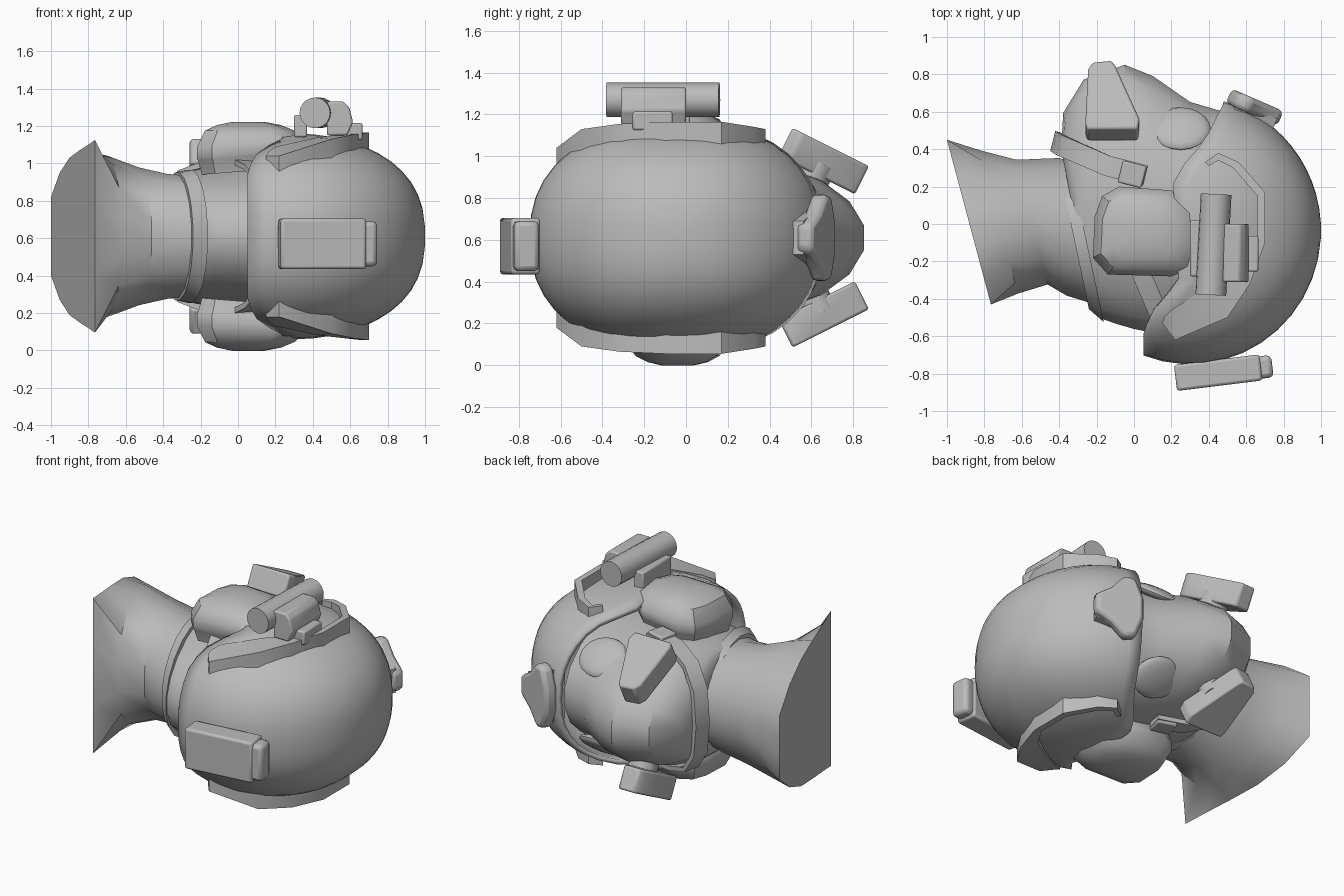
import bpy, bmesh, math
from mathutils import Vector, Matrix

cube = bpy.data.objects.get("Cube")
if cube:
    bpy.data.objects.remove(cube)

C = 0.61  # height of the symmetry plane
grey = bpy.data.materials.new("matte_grey")
grey.use_nodes = True
grey.diffuse_color = (0.5, 0.5, 0.5, 1)
bsdf = grey.node_tree.nodes["Principled BSDF"]
bsdf.inputs["Base Color"].default_value = (0.5, 0.5, 0.5, 1)
bsdf.inputs["Roughness"].default_value = 0.7


def finish(name, bm, angle=35, bevel=0):
    bmesh.ops.recalc_face_normals(bm, faces=bm.faces)
    me = bpy.data.meshes.new(name)
    bm.to_mesh(me)
    bm.free()
    me.materials.append(grey)
    ob = bpy.data.objects.new(name, me)
    bpy.context.collection.objects.link(ob)
    bpy.ops.object.select_all(action='DESELECT')
    ob.select_set(True)
    bpy.context.view_layer.objects.active = ob
    if bevel:
        mod = ob.modifiers.new("bevel", 'BEVEL')
        mod.width, mod.segments = bevel, 2
    bpy.ops.object.shade_smooth_by_angle(angle=math.radians(angle))
    return ob


def loft(name, rings, caps=(True, True), angle=35, bevel=0):
    bm = bmesh.new()
    vs = [[bm.verts.new(p) for p in r] for r in rings]
    n = len(vs[0])
    for a, b in zip(vs, vs[1:]):
        for i in range(n):
            j = (i + 1) % n
            bm.faces.new((a[i], a[j], b[j], b[i]))
    for cap, ring in zip(caps, (vs[0], vs[-1])):
        if cap:
            bm.faces.new(ring)
    return finish(name, bm, angle, bevel)


def section(front, back, half, n=20, taper=0):
    """Slanted oval ring between a front and a back point in plan."""
    f, b = Vector(front), Vector(back)
    out = []
    for i in range(n):
        a = math.tau * (i + 0.5) / n
        p = (f + b) / 2 + (f - b) / 2 * math.cos(a)
        out.append((p.x, p.y, C + half * math.sin(a) * (1 - taper * math.cos(a))))
    return out


def prism(name, outline, origin, u, v, w, depth, bevel=0):
    """Outline in the u-v plane, extruded along w."""
    o, u, v, w = map(Vector, (origin, u, v, w))
    base = [o + u * a + v * b for a, b in outline]
    return loft(name, [base, [p + w * depth for p in base]], bevel=bevel)


def solid(name, kind, matrix, bevel=0):
    bm = bmesh.new()
    if kind == 'box':
        bmesh.ops.create_cube(bm, size=1, matrix=matrix)
    elif kind == 'ball':
        bmesh.ops.create_uvsphere(bm, u_segments=20, v_segments=10, radius=1, matrix=matrix)
    else:
        bmesh.ops.create_cone(bm, cap_ends=True, segments=20, radius1=1, radius2=1, depth=1, matrix=matrix)
    return finish(name, bm, 35, bevel)


def place(pos, size, rot=None):
    return Matrix.Translation(pos) @ (rot or Matrix()) @ Matrix.Diagonal((*size, 1))


def interp(table, t):
    for (a, fa), (b, fb) in zip(table, table[1:]):
        if t <= b:
            return fa + (fb - fa) * max(0, t - a) / (b - a)
    return table[-1][1]


def power(v, e):
    return math.copysign(abs(v) ** e, v)


# Helmet shell: full oval sections, with a brim line that depends on y
HX, HY, RX, RY, RZ, FULL, CROWN = 0.3, -0.035, 0.7, 0.715, 0.55, 0.87, 0.8
brim = [(-0.62, 0.05), (-0.5, 0.09), (-0.3, 0.24), (-0.1, 0.22),
        (0.25, 0.21), (0.36, 0.3), (0.45, 0.38), (0.67, 0.48)]
rings = []
for k in range(13):
    ring = []
    for i in range(40):
        a = math.tau * i / 40
        cy, cz = power(math.cos(a), FULL), power(math.sin(a), FULL)
        end = math.acos((interp(brim, HY + RY * cy) - HX) / RX)
        phi = 0.06 + (end - 0.06) * k / 12
        r = math.sin(phi)
        ring.append((HX + RX * math.cos(phi), HY + RY * r * cy, C + RZ * r ** CROWN * cz))
    rings.append(ring)
shell = loft("helmet_shell", rings, caps=(True, False))
mod = shell.modifiers.new("thickness", 'SOLIDIFY')
mod.thickness = 0.03


def shell_height(x, y):
    r = math.sqrt(1 - ((x - HX) / RX) ** 2)
    c = min(1, abs((y - HY) / (RY * r))) ** (1 / FULL)
    return RZ * r ** CROWN * math.sqrt(1 - c * c) ** FULL


# Masked head, with brow, snout and chin towards +y
head = [((-0.39, 0.4), (-0.22, -0.47), 0.33), ((-0.38, 0.6), (-0.18, -0.51), 0.35),
        ((-0.27, 0.78), (-0.1, -0.54), 0.37), ((-0.05, 0.86), (0, -0.57), 0.385),
        ((0.1, 0.8), (0.15, -0.6), 0.41), ((0.3, 0.66), (0.3, -0.6), 0.42),
        ((0.47, 0.61), (0.47, -0.6), 0.41)]
loft("masked_head", [section(*s) for s in head])

# Flared neck: flat-backed rim, then oval rings
rim_front, rim_back = Vector((-1, 0.45)), Vector((-0.765, -0.43))
side_profile = [(0, 0.08), (0, 0.21), (0.2, 0.34), (0.42, 0.42), (0.65, 0.46), (0.85, 0.49), (1, 0.515), (1, 0.2)]
rim = [(*rim_front.lerp(rim_back, t), C + z) for t, z in side_profile]
rim += [(x, y, 2 * C - z) for x, y, z in reversed(rim)]
neck = [((-0.82, 0.4), (-0.62, -0.38), 0.43, 16, 0.12),
        ((-0.63, 0.35), (-0.46, -0.33), 0.375, 16), ((-0.4, 0.36), (-0.36, -0.39), 0.34, 16),
        ((-0.2, 0.3), (-0.1, -0.47), 0.32, 16)]
loft("neck", [rim] + [section(*s) for s in neck])


# Straps: flat bands that follow a path
def band(name, path, width_dir, width, thick):
    wd = Vector(width_dir).normalized() * width / 2
    pts = [Vector(p) for p in path]
    rings = []
    for i, p in enumerate(pts):
        t = pts[min(i + 1, len(pts) - 1)] - pts[max(i - 1, 0)]
        n = t.cross(wd).normalized() * thick / 2
        rings.append([p + wd + n, p - wd + n, p - wd - n, p + wd - n])
    return loft(name, rings)


half = [(0.06, 0.26, 0.41), (-0.14, 0.31, 0.4), (-0.3, 0.38, 0.34), (-0.39, 0.42, 0.21)]
path = [(x, y, C + z) for x, y, z in half] + [(-0.42, 0.44, C)] + [(x, y, C - z) for x, y, z in half[::-1]]
band("chin_strap", path, (0.25, 1, 0), 0.11, 0.03)
loft("nape_band", [section((-0.41, 0.34), (-0.24, -0.46), 0.345),
                   section((-0.35, 0.36), (-0.16, -0.53), 0.36)])

cup = [(-0.22, -0.18), (-0.21, 0.04), (-0.17, 0.15), (-0.08, 0.2), (0.2, 0.18), (0.32, 0.07),
       (0.35, -0.12), (0.3, -0.24), (0.2, -0.28), (-0.14, -0.27)]
# Rail stations: outer x and y, inner x and y, top height
rail = [(0.15, -0.53, 0.16, -0.5, 0.43), (0.22, -0.62, 0.2, -0.46, 0.43), (0.5, -0.5, 0.42, -0.32, 0.52),
        (0.62, -0.32, 0.57, -0.22, 0.545), (0.7, -0.1, 0.66, -0.08, 0.555), (0.7, 0.17, 0.66, 0.15, 0.555),
        (0.56, 0.33, 0.53, 0.3, 0.53), (0.45, 0.38, 0.45, 0.34, 0.52), (0.38, 0.33, 0.4, 0.31, 0.53)]
can = [(-0.25, 0), (0.02, 0), (0.03, 0.06), (-0.1, 0.38), (-0.12, 0.41), (-0.22, 0.4), (-0.245, 0.36), (-0.26, 0.04)]

for s, side in ((1, "left"), (-1, "right")):
    # Ear cup: low upright wall, then a domed cover
    rings = []
    for z, k in ((0.36, 0.9), (0.44, 0.98), (0.45, 1), (0.51, 1), (0.565, 0.84), (0.595, 0.6), (0.612, 0.3)):
        rings.append([(0.05 + (x - 0.05) * k, -0.04 + (y + 0.04) * k,
                       C + s * (z + 0.08 * (x - 0.2) * k * (z < 0.55))) for x, y in cup])
    loft(side + "_ear_cup", rings)

    # Side rail standing on the shell
    rings = []
    for ox, oy, ix, iy, top in rail:
        ho, hi = shell_height(ox, oy) - 0.03, shell_height(ix, iy)
        rings.append([(ox, oy, C + s * ho), (ox, oy, C + s * top),
                      (ix, iy, C + s * max(hi + 0.015, top)), (ix, iy, C + s * (hi - 0.03))])
    loft(side + "_side_rail", rings)

    # Filter canister and its stub
    prism(side + "_filter_canister", can, (0, 0.51, C + s * 0.525), (1, 0, 0),
          (0, 0.894, -0.447 * s), (0, -0.447, -0.894 * s), 0.15, bevel=0.012)
    tilt = Matrix.Rotation(-s * math.radians(27), 4, 'X')
    solid(side + "_filter_stub", 'cylinder', place((-0.11, 0.6, C + s * 0.29), (0.09, 0.09, 0.16), tilt))

    # Large oval lens
    tilt = Matrix.Rotation(-s * math.radians(37), 4, 'X')
    solid(side + "_lens", 'ball', place((0.25, 0.51, C + s * 0.29), (0.16, 0.14, 0.04), tilt))

    # Strap buckle and rear strap
    solid(side + "_buckle", 'box', place((-0.01, 0.265, C + s * 0.415), (0.13, 0.12, 0.05),
                                         Matrix.Rotation(-0.25, 4, 'Z')), 0.01)
    band(side + "_rear_strap", [(0.02, -0.22, C + s * 0.4), (0.08, -0.36, C + s * 0.37),
                                (0.14, -0.5, C + s * 0.3)], (1, 0.4, 0), 0.1, 0.03)

# Battery box on the back of the helmet
turn = Matrix.Rotation(math.radians(7), 4, 'Z')
solid("battery_box", 'box', place((0.45, -0.795, C - 0.04), (0.46, 0.14, 0.27), turn), 0.015)
solid("battery_cap", 'box', place((0.695, -0.765, C - 0.04), (0.09, 0.12, 0.24), turn), 0.025)

# Mount plate on the brow
plate = [(0, -0.07), (0.05, -0.2), (0.12, -0.21), (0.2, -0.12), (0.3, -0.06),
         (0.3, 0.06), (0.2, 0.12), (0.12, 0.21), (0.05, 0.2), (0, 0.07)]
prism("brow_mount", plate, (0.49, 0.645, C), (0.92, -0.4, 0), (0, 0, 1), (0.4, 0.92, 0), 0.085, bevel=0.025)
prism("brow_mount_core", [(0.04, -0.17), (0.27, -0.08), (0.27, 0.08), (0.04, 0.17)],
      (0.47, 0.56, C), (0.92, -0.4, 0), (0, 0, 1), (0.4, 0.92, 0), 0.12)

# Lamp on the left rail only
lie = Matrix.Rotation(math.radians(90), 4, 'X')
spin = Matrix.Rotation(math.radians(-3), 4, 'Z')
solid("lamp_barrel", 'cylinder', place((0.425, -0.11, 1.27), (0.082, 0.082, 0.54), spin @ lie))
body = [(-0.06, -0.1), (0.05, -0.1), (0.08, -0.03), (0.06, 0.05), (0.03, 0.08), (-0.06, 0.08)]
prism("lamp_body", body, (0.535, -0.31, 1.25), (1, 0, 0), (0, 0, 1), (0, 1, 0), 0.31, bevel=0.01)
solid("lamp_clamp", 'box', place((0.335, -0.13, 1.2), (0.07, 0.3, 0.12)), 0.01)
solid("lamp_foot", 'box', place((0.58, -0.16, 1.17), (0.17, 0.19, 0.09)), 0.01)
